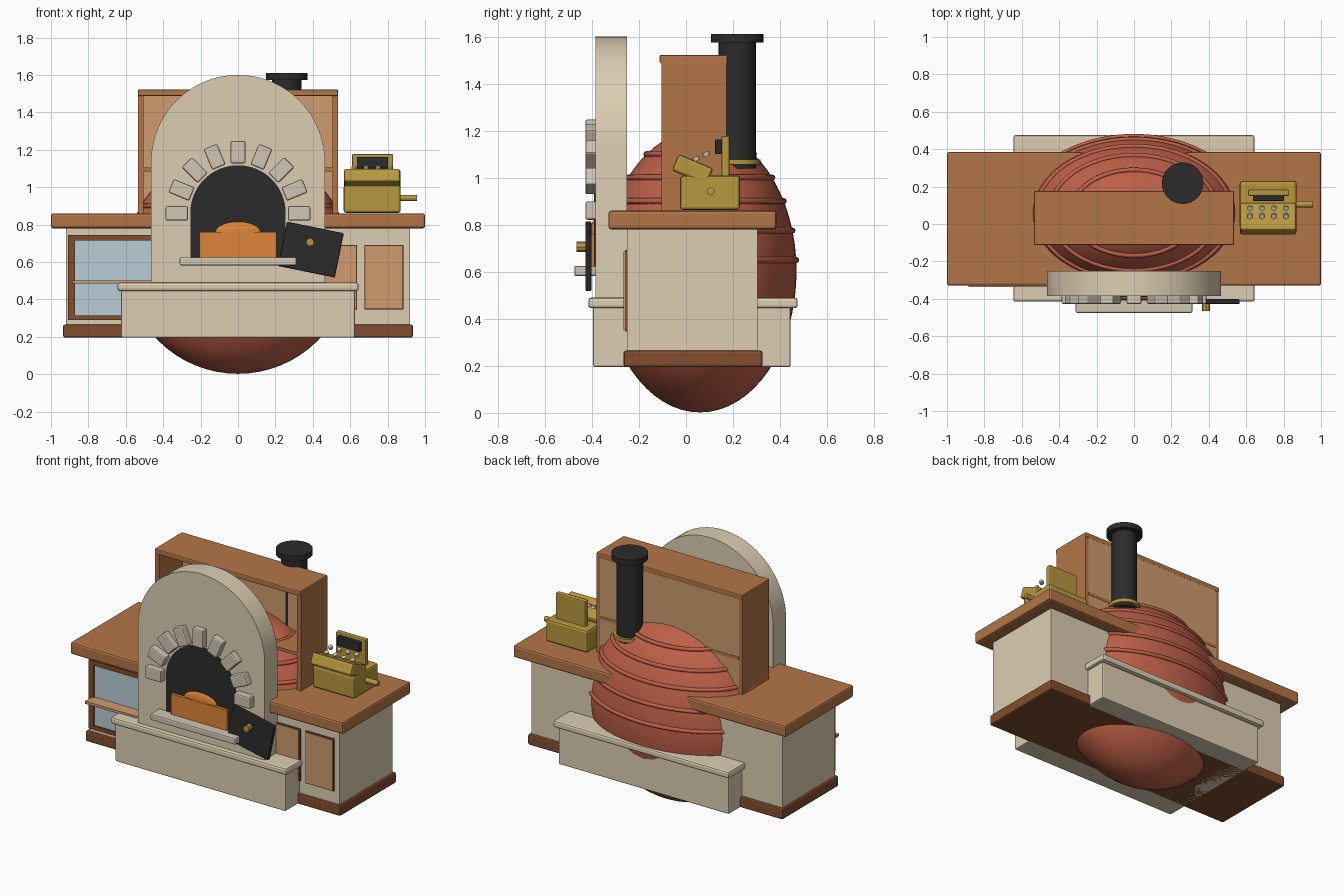
import bpy, bmesh
from math import pi, sin, cos, sqrt, radians
from mathutils import Vector

if "Cube" in bpy.data.objects:
    bpy.data.objects.remove(bpy.data.objects["Cube"], do_unlink=True)


def material(name, hex_code):
    rgb = [int(hex_code[i:i + 2], 16) / 255 for i in (0, 2, 4)]
    col = [c / 12.92 if c < 0.04 else ((c + 0.055) / 1.055) ** 2.4 for c in rgb] + [1]
    m = bpy.data.materials.new(name)
    m.use_nodes = True
    m.diffuse_color = col
    m.node_tree.nodes["Principled BSDF"].inputs["Base Color"].default_value = col
    return m


CREAM = material("cream plaster", "DCCEB2")
STONE = material("pale stone", "D0C6B4")
WOOD = material("warm wood", "B47548")
DARK = material("dark wood", "814D2E")
TAN = material("tan wood", "CF9C6E")
CLAY = material("terracotta", "BE6048")
GLASS = material("pale glass", "B9CED8")
BLACK = material("black iron", "2B2B2B")
BRASS = material("brass", "B8983F")
FIRE = material("glowing orange", "DE8638")


def finish(name, bm, mat, loc=(0, 0, 0), rot=(0, 0, 0), bevel=0, smooth=True):
    bmesh.ops.recalc_face_normals(bm, faces=bm.faces)
    me = bpy.data.meshes.new(name)
    bm.to_mesh(me)
    bm.free()
    me.materials.append(mat)
    ob = bpy.data.objects.new(name, me)
    bpy.context.collection.objects.link(ob)
    ob.location, ob.rotation_euler = loc, rot
    if bevel:
        mod = ob.modifiers.new("soft edges", 'BEVEL')
        mod.width, mod.segments = bevel, 2
        mod.limit_method = 'ANGLE'
    elif smooth:
        bpy.ops.object.select_all(action='DESELECT')
        ob.select_set(True)
        bpy.context.view_layer.objects.active = ob
        bpy.ops.object.shade_smooth_by_angle(angle=radians(35))
    return ob


def box(name, x, y, z, mat, bevel=0.0, rot=(0, 0, 0)):
    """Box from its (low, high) range on each axis, turned about its centre."""
    bm = bmesh.new()
    bmesh.ops.create_cube(bm, size=1)
    bmesh.ops.scale(bm, vec=[b - a for a, b in (x, y, z)], verts=bm.verts)
    return finish(name, bm, mat, [(a + b) / 2 for a, b in (x, y, z)], rot, bevel, False)


def cylinder(name, center, radius, length, mat, rot=(0, 0, 0), sides=32):
    bm = bmesh.new()
    bmesh.ops.create_cone(bm, cap_ends=True, segments=sides,
                          radius1=radius, radius2=radius, depth=length)
    return finish(name, bm, mat, center, rot)


def ellipsoid(name, center, radii, mat):
    bm = bmesh.new()
    bmesh.ops.create_uvsphere(bm, u_segments=48, v_segments=32, radius=1)
    bmesh.ops.scale(bm, vec=radii, verts=bm.verts)
    return finish(name, bm, mat, center)


def arch(name, half, bottom, spring, y, mat):
    """Round-topped slab extruded from its front to its back plane."""
    pts = [(-half, bottom), (half, bottom)]
    pts += [(half * cos(pi * i / 40), spring + half * sin(pi * i / 40)) for i in range(41)]
    bm = bmesh.new()
    face = bm.faces.new([bm.verts.new((px, y[0], pz)) for px, pz in pts])
    out = bmesh.ops.extrude_face_region(bm, geom=[face])
    moved = [v for v in out["geom"] if isinstance(v, bmesh.types.BMVert)]
    bmesh.ops.translate(bm, vec=(0, y[1] - y[0], 0), verts=moved)
    return finish(name, bm, mat)


# Counter with cabinet and baseboard
box("cabinet_body", (-.92, .92), (-.25, .305), (.2, .79), CREAM)
box("baseboard", (-.935, .935), (-.265, .325), (.195, .265), DARK, .01)
box("countertop", (-1, 1), (-.33, .385), (.78, .86), WOOD, .012)

# Oven plinth
box("oven_plinth", (-.625, .625), (-.395, .445), (.195, .46), CREAM, .008)
box("plinth_ledge", (-.645, .645), (-.415, .475), (.445, .49), CREAM, .012)

# Clay dome with raised hoops
DC, DR = Vector((0, .06, .602)), Vector((.6, .41, .6))
ellipsoid("oven_dome", DC, DR, CLAY)
for n, z in enumerate((.65, .775, .9, 1.0, 1.1)):
    f = sqrt(1 - ((z - DC.z) / DR.z) ** 2)
    cu = bpy.data.curves.new(f"dome_hoop_{n + 1}", 'CURVE')
    cu.dimensions, cu.bevel_depth, cu.bevel_resolution = '3D', .013, 2
    sp = cu.splines.new('POLY')
    sp.points.add(63)
    sp.use_cyclic_u = True
    for i, p in enumerate(sp.points):
        a = 2 * pi * i / 64
        p.co = (DR.x * f * cos(a), DC.y + DR.y * f * sin(a), z, 1)
    cu.materials.append(CLAY)
    bpy.context.collection.objects.link(bpy.data.objects.new(cu.name, cu))

# Oven face, mouth, fire and ring of stones
arch("oven_face", .465, .48, 1.135, (-.385, -.25), CREAM)
arch("oven_mouth", .255, .6, .862, (-.391, -.38), BLACK)
box("fire_bed", (-.205, .205), (-.41, -.38), (.61, .76), FIRE)
ellipsoid("flame", (0, -.39, .76), (.12, .018, .055), FIRE)
for i in range(9):
    a = pi * i / 8
    cx, cz = .327 * cos(a), .86 + .327 * sin(a)
    box(f"arch_stone_{i + 1}", (cx - .06, cx + .06), (-.428, -.375),
        (cz - .039, cz + .039), STONE, .009, (0, -a, 0))
box("hearth_shelf", (-.312, .312), (-.475, -.38), (.582, .625), STONE, .008)

# Oven door, hanging open at a slant
box("oven_door", (.235, .545), (-.428, -.402), (.545, .787), BLACK, .006, (0, radians(11.5), 0))
cylinder("oven_door_knob", (.385, -.446, .706), .022, .04, BRASS, (pi / 2, 0, 0), 8)

# Display window on the left front
WX, WZ = (-.91, -.3), (.29, .745)
box("window_glass", WX, (-.257, -.245), WZ, GLASS)
for name, x, z in (("top", WX, (.715, .745)), ("bottom", WX, (.29, .315)),
                   ("left", (-.91, -.872), WZ), ("right", (-.335, -.3), WZ)):
    box(f"window_frame_{name}", x, (-.268, -.245), z, DARK)
box("window_rail", (-.885, -.325), (-.338, -.25), (.485, .502), TAN)

# Cupboard doors on the right front
for n, x in enumerate((.428, .676)):
    box(f"cupboard_frame_{n + 1}", (x, x + .208), (-.26, -.245), (.347, .692), DARK)
    box(f"cupboard_panel_{n + 1}", (x + .006, x + .202), (-.265, -.25), (.353, .686), TAN)

# Open hutch on the counter
for side, s in (("right", -1), ("left", 1)):
    xs = sorted((s * .535, s * .505))
    box(f"hutch_side_{side}", xs, (-.105, .172), (.86, 1.5), WOOD)
box("hutch_top", (-.535, .535), (-.112, .176), (1.488, 1.522), WOOD, .006)
box("hutch_shelf", (-.51, .51), (-.1, .176), (1.085, 1.105), WOOD)
box("hutch_back", (-.51, .51), (.14, .174), (.86, 1.49), TAN)

# Chimney
FX, FY = .26, .218
cylinder("chimney_pipe", (FX, FY, 1.32), .079, .56, BLACK)
cylinder("chimney_cap", (FX, FY, 1.592), .111, .036, BLACK)
cylinder("chimney_collar", (FX, FY, 1.066), .098, .022, BRASS)

# Cash register
box("register_body", (.565, .87), (-.025, .23), (.862, 1.01), BRASS, .014)
box("register_keyboard", (.567, .868), (-.052, .108), (.997, 1.073), BRASS, .012,
    (radians(-23), 0, 0))
box("register_display", (.61, .83), (.15, .185), (1.0, 1.178), BRASS, .008)
box("register_screen", (.636, .802), (.124, .155), (1.1, 1.162), BLACK, .004)
for row, (y, z) in enumerate(((.043, 1.08), (.085, 1.1))):
    for col in range(4):
        cylinder(f"register_key_{row + 1}_{col + 1}", (.62 + .064 * col, y, z),
                 .014, .018, STONE, (radians(23), 0, 0), 12)
cylinder("register_crank", (.91, .105, .942), .017, .095, BRASS, (0, pi / 2, 0), 16)
